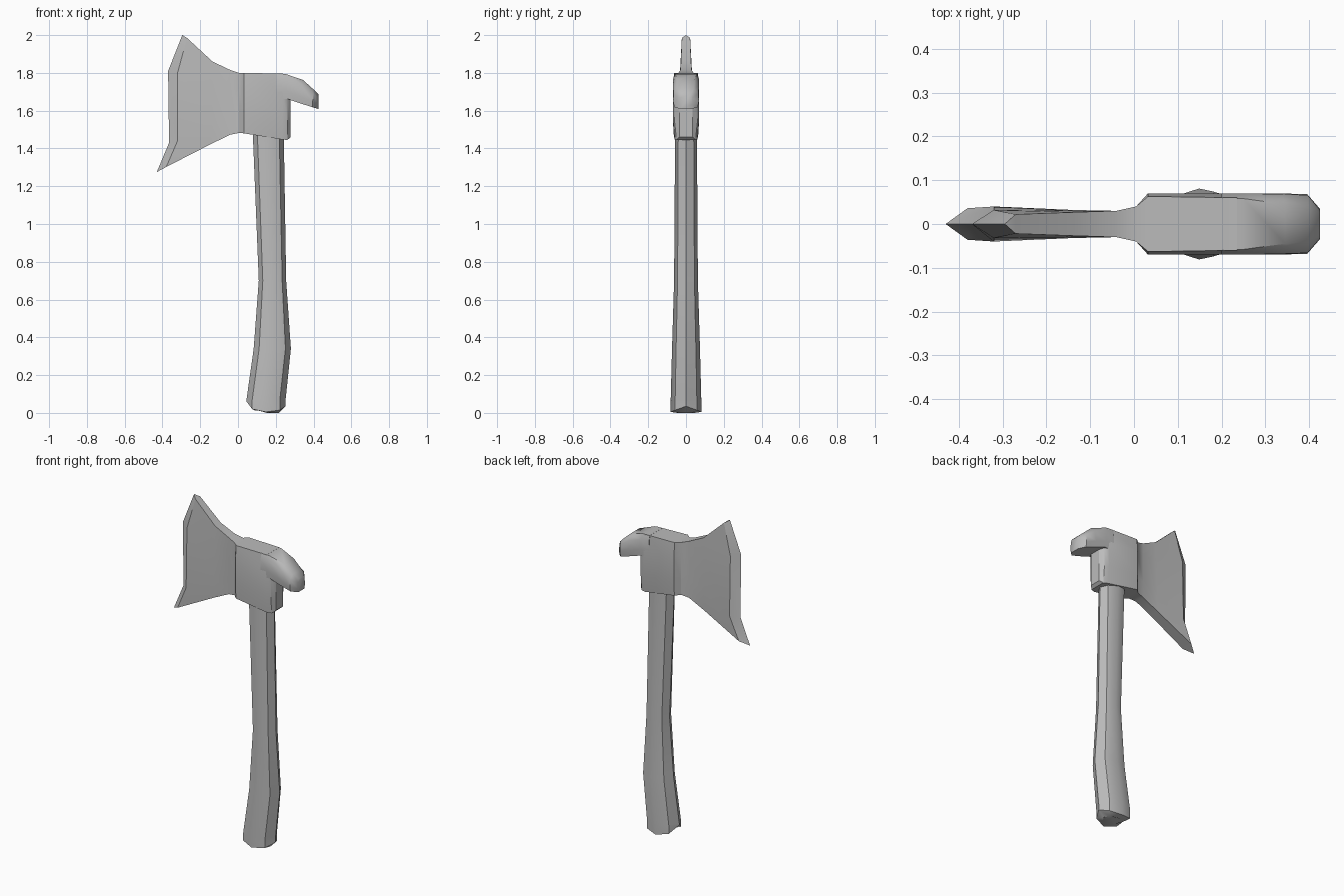
import bpy, bmesh, math
from math import cos, sin, pi

cube = bpy.data.objects.get("Cube")
if cube:
    bpy.data.objects.remove(cube, do_unlink=True)

grey = bpy.data.materials.new("plain grey")
grey.use_nodes = True
grey.diffuse_color = (0.5, 0.5, 0.5, 1)
grey.node_tree.nodes["Principled BSDF"].inputs["Base Color"].default_value = (0.5, 0.5, 0.5, 1)


def loft(name, rings, angle):
    """Skin a list of equal-length point loops and close both ends."""
    bm = bmesh.new()
    loops = [[bm.verts.new(p) for p in ring] for ring in rings]
    n = len(loops[0])
    for a, b in zip(loops, loops[1:]):
        for i in range(n):
            j = (i + 1) % n
            bm.faces.new((a[i], a[j], b[j], b[i]))
    for ring in (loops[0], loops[-1]):
        if any(abs(v.co.y) > 0.001 for v in ring):
            bm.faces.new(ring)
    bmesh.ops.remove_doubles(bm, verts=bm.verts, dist=0.0005)
    bmesh.ops.recalc_face_normals(bm, faces=bm.faces)
    mesh = bpy.data.meshes.new(name)
    bm.to_mesh(mesh)
    bm.free()
    mesh.materials.append(grey)
    ob = bpy.data.objects.new(name, mesh)
    bpy.context.collection.objects.link(ob)
    bpy.ops.object.select_all(action='DESELECT')
    bpy.context.view_layer.objects.active = ob
    ob.select_set(True)
    bpy.ops.object.shade_smooth_by_angle(angle=math.radians(angle))
    return ob


def slab(column):
    """Mirror a column of (x, z, half thickness) into a closed loop."""
    return [(x, y, z) for x, z, y in column] + [(x, -y, z) for x, z, y in reversed(column)]


def upright(bottom, top, thick):
    """Column between two (x, z) ends with four half thicknesses."""
    return [(bottom[0] + (top[0] - bottom[0]) * t, bottom[1] + (top[1] - bottom[1]) * t, y)
            for t, y in zip((0, 0.3, 0.75, 1), thick)]


# Handle: eight-sided rings as z, left x, right x, half depth
rings = []
for z, x0, x1, depth in [(1.6, 0.08, 0.24, 0.056), (1.44, 0.08, 0.243, 0.058),
                         (0.7, 0.11, 0.255, 0.063), (0.34, 0.083, 0.28, 0.074),
                         (0.07, 0.045, 0.252, 0.081)]:
    rings.append([((x0 + x1) / 2 + (x1 - x0) / 2 * cos(k * pi / 4),
                   depth * sin(k * pi / 4), z) for k in range(8)])
# Uneven butt end
butt = (0.035, 0.015, 0.005, 0.02, 0.06, 0.02, 0.005, 0.015)
rings.append([(x, y, z) for (x, y, _), z in zip(rings[-1], butt)])
rings.append([(0.165 + (x - 0.165) * 0.6, y * 0.55, 0.0 if x > 0.1 else 0.012)
              for x, y, _ in rings[-1]])
loft("handle", rings, 40)

# Axe head: cutting edge, bevel, blade, cheek and eye block
head = [
    [(-0.43, 1.275, 0), (-0.365, 1.43, 0), (-0.37, 1.81, 0), (-0.295, 2.0, 0)],
    [(-0.38, 1.302, 0.036), (-0.32, 1.44, 0.04), (-0.32, 1.8, 0.032), (-0.27, 1.985, 0.022)],
    upright((-0.14, 1.425), (-0.135, 1.86), (0.03, 0.032, 0.03, 0.027)),
    upright((-0.04, 1.473), (-0.04, 1.815), (0.03,) * 4),
    upright((0.005, 1.482), (0.005, 1.8), (0.04,) * 4),
    upright((0.032, 1.48), (0.032, 1.8), (0.066, 0.07, 0.07, 0.063)),
    upright((0.235, 1.447), (0.235, 1.796), (0.06, 0.069, 0.07, 0.06)),
    upright((0.262, 1.445), (0.262, 1.76), (0.05, 0.06, 0.06, 0.05)),
    upright((0.278, 1.46), (0.278, 1.7), (0.035,) * 4),
]
loft("axe_head", [slab(c) for c in head], 32)

# Drooping hook on the back of the head
hook = [
    upright((0.2, 1.66), (0.2, 1.797), (0.068, 0.07, 0.07, 0.06)),
    upright((0.262, 1.662), (0.25, 1.795), (0.068, 0.07, 0.07, 0.058)),
    upright((0.32, 1.642), (0.345, 1.762), (0.066, 0.07, 0.068, 0.045)),
    upright((0.395, 1.618), (0.397, 1.715), (0.062, 0.068, 0.066, 0.04)),
    upright((0.425, 1.609), (0.425, 1.688), (0.03, 0.034, 0.032, 0.025)),
]
loft("back_hook", [slab(c) for c in hook], 45)
